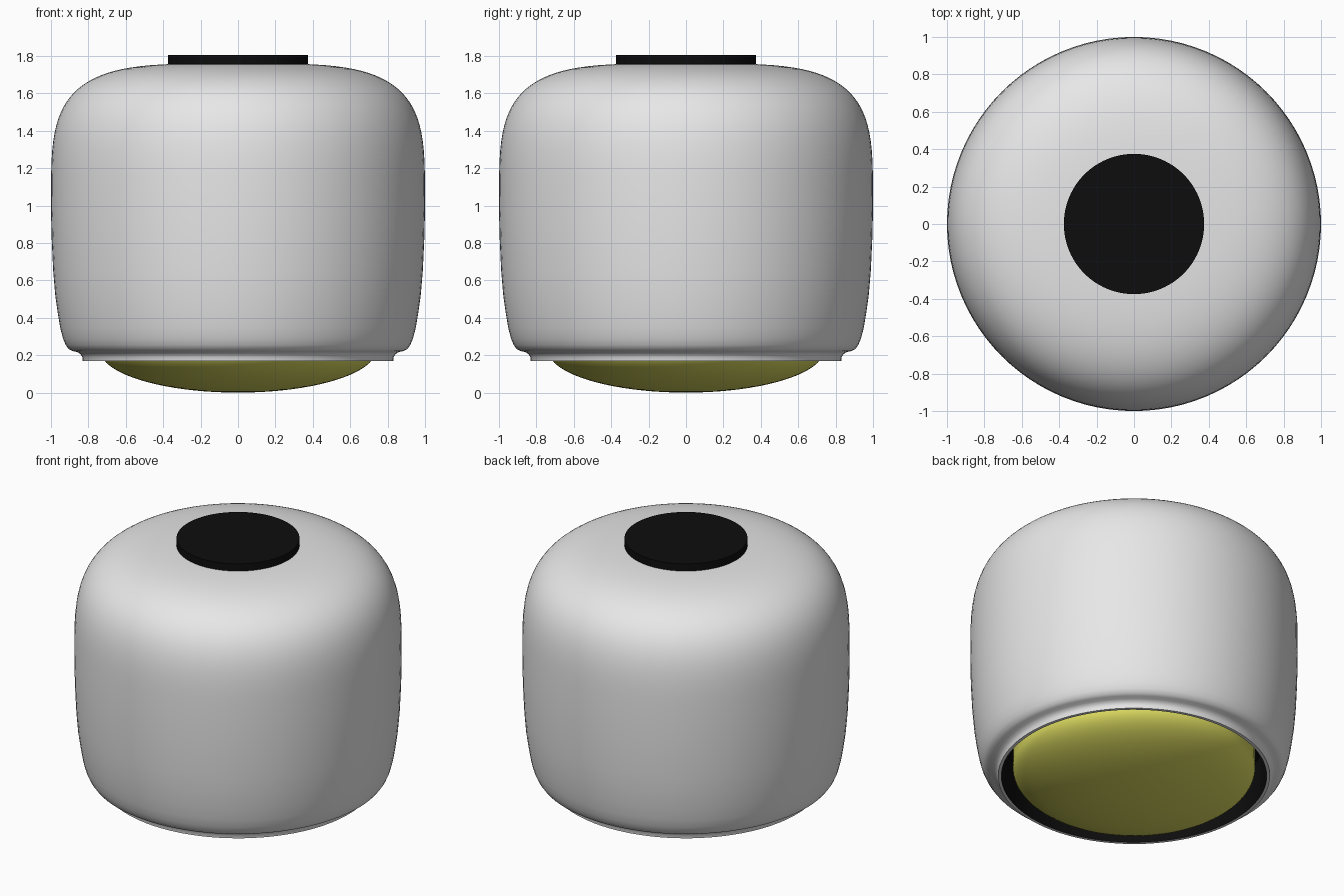
import bpy, bmesh, math

if "Cube" in bpy.data.objects:
    bpy.data.objects.remove(bpy.data.objects["Cube"])

SEG = 96


def material(name, rgb):
    m = bpy.data.materials.new(name)
    m.diffuse_color = (*rgb, 1)
    m.use_nodes = True
    m.node_tree.nodes["Principled BSDF"].inputs["Base Color"].default_value = m.diffuse_color
    return m


WHITE = material("soft white", (0.8, 0.8, 0.8))
BLACK = material("black", (0.004, 0.004, 0.004))
YELLOW = material("warm yellow", (0.73, 0.72, 0.12))


def lathe(name, profile, mat, angle=35):
    """Spin an (r, z) profile around the z axis; r = 0 ends close to a pole."""
    bm = bmesh.new()
    rings = []
    for r, z in profile:
        n = SEG if r > 1e-5 else 1
        rings.append([bm.verts.new((r * math.cos(2 * math.pi * i / SEG),
                                    r * math.sin(2 * math.pi * i / SEG), z)) for i in range(n)])
    for a, b in zip(rings, rings[1:]):
        for i in range(SEG):
            j = (i + 1) % SEG
            corners = [a[i % len(a)], a[j % len(a)], b[j % len(b)], b[i % len(b)]]
            bm.faces.new(list(dict.fromkeys(corners)))
    me = bpy.data.meshes.new(name)
    bm.to_mesh(me)
    bm.free()
    me.materials.append(mat)
    ob = bpy.data.objects.new(name, me)
    bpy.context.collection.objects.link(ob)
    bpy.ops.object.select_all(action='DESELECT')
    ob.select_set(True)
    bpy.context.view_layer.objects.active = ob
    bpy.ops.object.shade_smooth_by_angle(angle=math.radians(angle))
    return ob


# Housing: rim, concave neck, lower wall, then a squarish rounded dome
MID, TOP = 0.98, 1.76
body = [(0.81, 0.168), (0.83, 0.168), (0.832, 0.19), (0.842, 0.206), (0.86, 0.217), (0.885, 0.222),
        (0.905, 0.232), (0.921, 0.255), (0.936, 0.29), (0.95, 0.345), (0.963, 0.42),
        (0.977, 0.52), (0.988, 0.65), (0.996, 0.82)]
for i in range(29):
    t = math.pi / 2 * i / 28
    r, h = max(math.cos(t), 0) ** 0.5, math.sin(t) ** 0.5
    body.append((r if i < 28 else 0, MID + (TOP - MID) * h))
lathe("housing", body, WHITE)

# Black inside of the housing: inner wall and ceiling
lathe("inner_socket", [(0, 0.45), (0.81, 0.45), (0.81, 0.168)], BLACK)

# Yellow lens: shallow dome with a straight side reaching into the socket
lens = [(0.74 * math.sin(math.pi / 2 * i / 20), 0.23 - 0.23 * math.cos(math.pi / 2 * i / 20))
        for i in range(21)]
lathe("lens", lens + [(0.74, 0.45)], YELLOW)

# Black cap on top
lathe("top_cap", [(0, 1.74), (0.375, 1.74), (0.375, 1.805), (0, 1.805)], BLACK)
